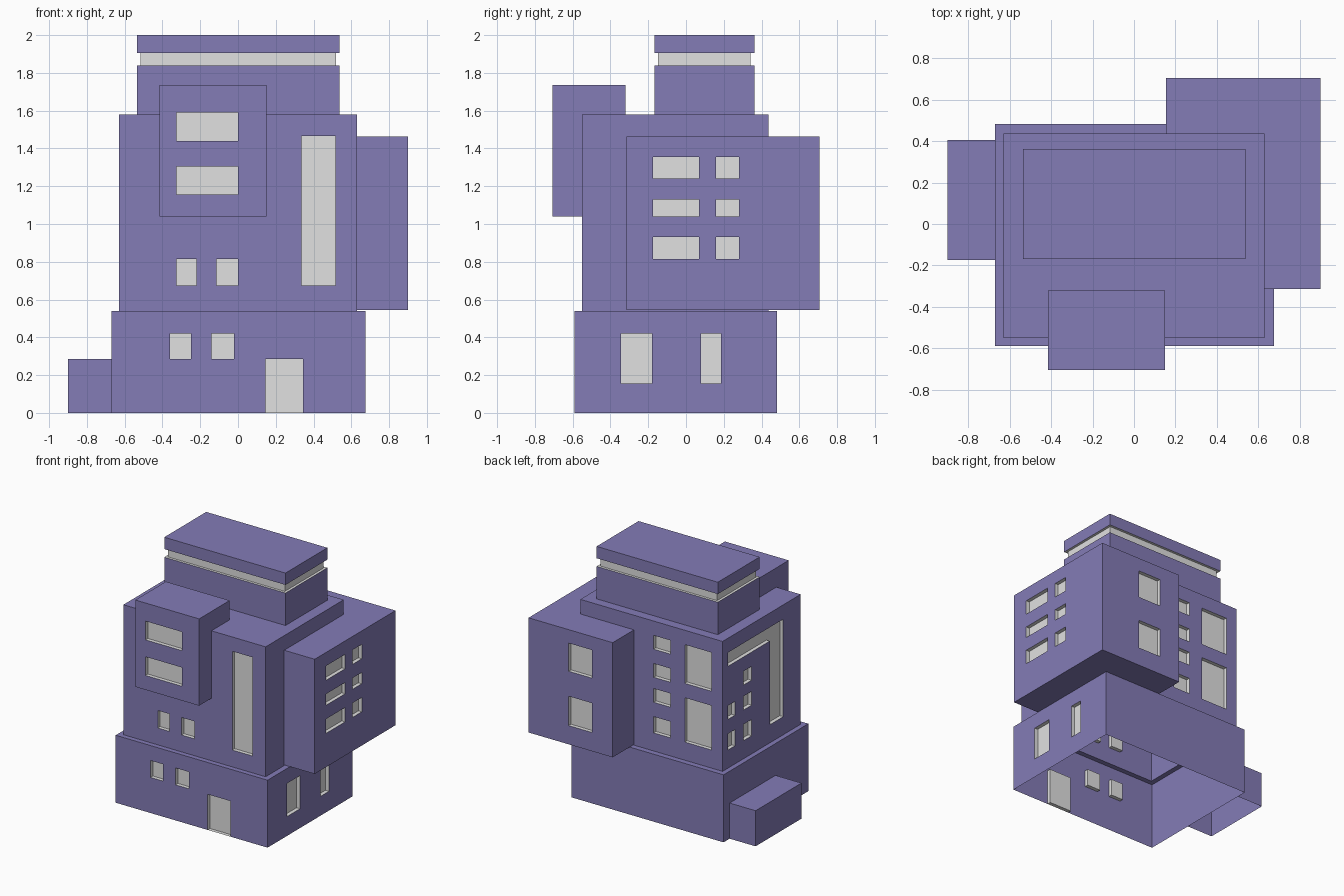
import bpy, bmesh
from mathutils import Vector

cube = bpy.data.objects.get("Cube")
if cube:
    bpy.data.objects.remove(cube, do_unlink=True)


def material(name, rgb):
    mat = bpy.data.materials.new(name)
    mat.use_nodes = True
    mat.diffuse_color = (*rgb, 1)
    mat.node_tree.nodes["Principled BSDF"].inputs["Base Color"].default_value = (*rgb, 1)
    return mat


PURPLE = material("purple wall", (0.23, 0.20, 0.47))
GREY = material("light grey glazing", (0.75, 0.75, 0.75))
RECESS = 0.03
AXES = {"front": (0, -1, 0), "back": (0, 1, 0), "left": (1, 0, 0),
        "right": (-1, 0, 0), "top": (0, 0, 1)}


def box(x, y, z, bottom=False):
    """Box shell, left open underneath unless it overhangs."""
    bm = bmesh.new()
    bmesh.ops.create_cube(bm, size=1)
    for v in bm.verts:
        for i, (low, high) in enumerate((x, y, z)):
            v.co[i] = high if v.co[i] > 0 else low
    bm.normal_update()
    if not bottom:
        bmesh.ops.delete(bm, geom=[f for f in bm.faces if f.normal.z < -0.9],
                         context="FACES")
    return bm


def push(bm, side, rects, depth=-RECESS, mat=1):
    """Cut rectangles into the outermost face of a side and move them along its normal."""
    n = Vector(AXES[side])
    axes = [i for i in range(3) if n[i] == 0]
    reach = max(f.calc_center_median().dot(n) for f in bm.faces if f.normal.dot(n) > 0.9)

    def wall():
        return [f for f in bm.faces if f.normal.dot(n) > 0.9
                and abs(f.calc_center_median().dot(n) - reach) < 0.001]

    # Score the wall along every edge of every rectangle
    for k, axis in enumerate(axes):
        for value in sorted({v for r in rects for v in r[k]}):
            faces = wall()
            geom = {e for f in faces for e in (*f.verts, *f.edges)}
            co, no = Vector(), Vector()
            co[axis], no[axis] = value, 1
            bmesh.ops.bisect_plane(bm, geom=[*geom, *faces], dist=0.0001,
                                   plane_co=co, plane_no=no)
            bm.normal_update()

    def inside(f):
        c = f.calc_center_median()
        return any(all(lo < c[a] < hi for a, (lo, hi) in zip(axes, r)) for r in rects)

    # Rebuild the selected cells at the new depth, with side walls around them
    region = [f for f in wall() if inside(f)]
    chosen = set(region)
    moved = {v: bm.verts.new(v.co + n * depth) for v in {v for f in region for v in f.verts}}
    for f in region:
        made = [bm.faces.new([moved[v] for v in f.verts])]
        for loop in f.loops:
            if sum(g in chosen for g in loop.edge.link_faces) == 1:
                a, b = loop.vert, loop.link_loop_next.vert
                made.append(bm.faces.new((a, b, moved[b], moved[a])))
        for g in made:
            g.material_index = mat
    bmesh.ops.delete(bm, geom=region, context="FACES")
    bm.normal_update()


def grid(columns, rows):
    return [(c, r) for c in columns for r in rows]


def finish(name, bm):
    mesh = bpy.data.meshes.new(name)
    bm.to_mesh(mesh)
    bm.free()
    mesh.materials.append(PURPLE)
    mesh.materials.append(GREY)
    obj = bpy.data.objects.new(name, mesh)
    bpy.context.collection.objects.link(obj)
    return obj


# Shared window rows
HEAD, FOOT = 1.465, 0.685
upper, middle, lower = (1.24, 1.355), (1.04, 1.13), (0.815, 0.93)

# Ground floor with door and windows, main block raised from its roof
tower = box((-0.67, 0.675), (-0.59, 0.482), (0, 0.54))
push(tower, "front", grid([(-0.36, -0.25), (-0.14, -0.02)], [(0.285, 0.42)])
     + [((0.145, 0.345), (0, 0.285))])
push(tower, "left", grid([(-0.345, -0.18), (0.08, 0.185)], [(0.155, 0.42)]))
finish("ground_floor", tower)

# Ground floor ledge and main block share one hollow shell
ground = bpy.data.objects["ground_floor"]
shell = bmesh.new()
shell.from_mesh(ground.data)
shell.normal_update()
push(shell, "top", [((-0.63, 0.63), (-0.55, 0.437))], depth=1.04, mat=0)
bmesh.ops.delete(shell, geom=[f for f in shell.faces if f.calc_center_median().z > 0.55],
                 context="FACES")
shell.to_mesh(ground.data)
shell.free()

# Main block
block = box((-0.63, 0.63), (-0.55, 0.437), (0.54, 1.58))
push(block, "front", grid([(-0.325, -0.22), (-0.115, 0)], [(0.675, 0.815)])
     + [((0.335, 0.515), (0.675, HEAD))])
push(block, "back", grid([(-0.53, -0.295)], [(FOOT, 1.04), (1.155, HEAD)])
     + grid([(-0.17, -0.02)], [(FOOT, 0.815), (0.93, 1.04), (1.13, 1.24), (1.355, HEAD)]))
push(block, "right", [((-0.33, 0.37), (1.355, HEAD)), ((-0.33, -0.16), (FOOT, HEAD)),
                      ((0.07, 0.17), (1.13, 1.24))]
     + grid([(0.07, 0.17), (0.28, 0.37)], [(FOOT, 0.815), (0.93, 1.04)]))
finish("main_block", block)

# Overhanging corner wing
wing = box((0.155, 0.9), (-0.315, 0.706), (0.545, 1.463), bottom=True)
push(wing, "left", grid([(-0.175, 0.07), (0.16, 0.28)], [upper, middle, lower]))
push(wing, "back", grid([(0.34, 0.545)], [(0.695, 0.93), (1.13, 1.355)]))
finish("corner_wing", wing)

# Projecting front bay
bay = box((-0.415, 0.15), (-0.706, -0.32), (1.04, 1.735), bottom=True)
push(bay, "front", grid([(-0.325, 0)], [(1.155, 1.305), (1.44, 1.59)]))
finish("front_bay", bay)

# Low side annex
finish("side_annex", box((-0.9, -0.67), (-0.175, 0.405), (0, 0.285)))

# Penthouse: stacked rings, with a recessed light band under the roof slab
penthouse = bmesh.new()
profile = [(0, 1.58), (0, 1.84), (0.02, 1.84), (0.02, 1.905), (0, 1.905), (0, 2)]
rings = []
for inset, z in profile:
    x0, x1, y0, y1 = -0.535 + inset, 0.538 - inset, -0.168 + inset, 0.362 - inset
    rings.append([penthouse.verts.new((x, y, z))
                  for x, y in ((x0, y0), (x1, y0), (x1, y1), (x0, y1))])
for level, (under, over) in enumerate(zip(rings, rings[1:])):
    for i in range(4):
        j = (i + 1) % 4
        face = penthouse.faces.new((under[i], under[j], over[j], over[i]))
        face.material_index = 1 if 1 <= level <= 3 else 0
penthouse.faces.new(rings[-1])
finish("penthouse", penthouse)
